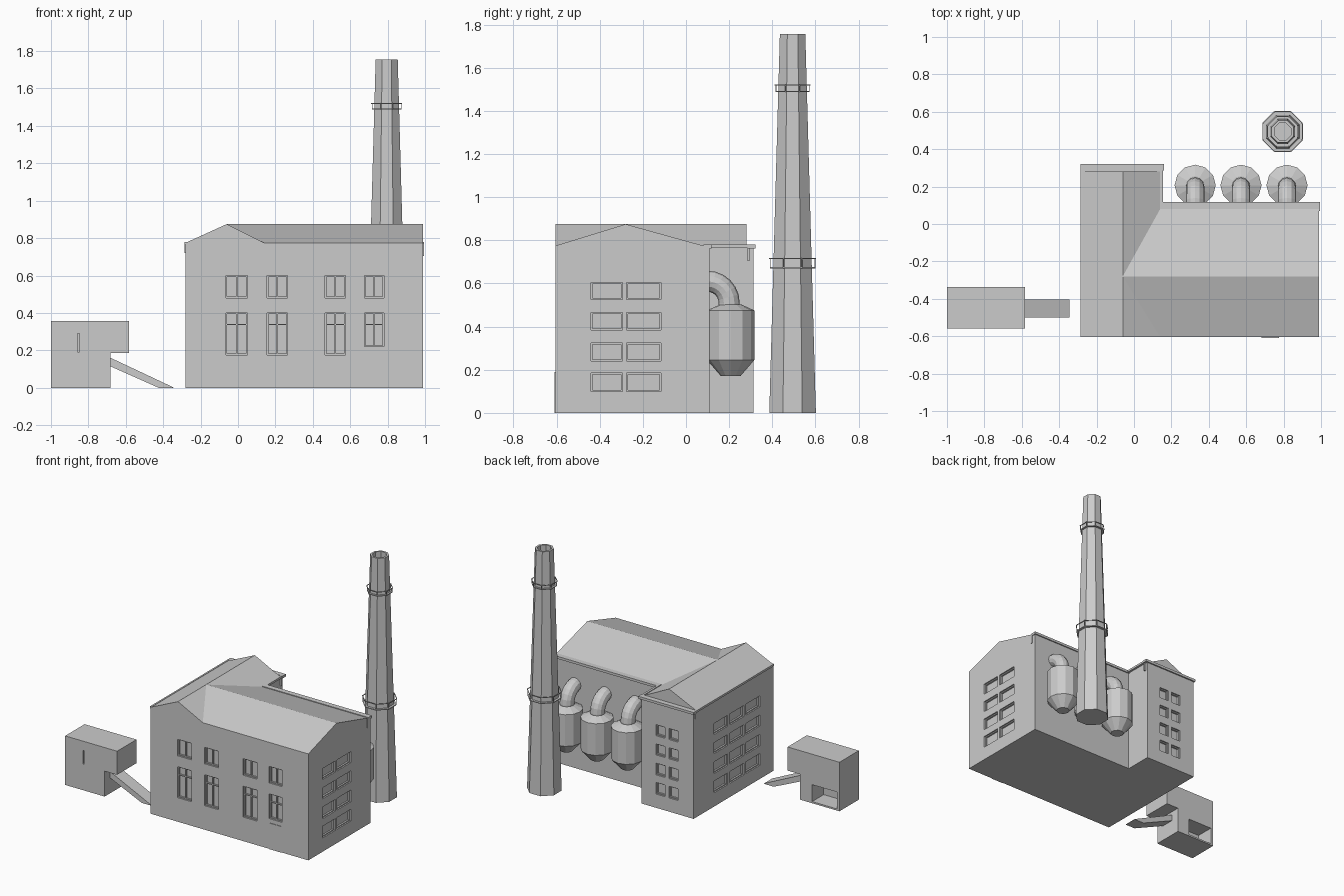
import bpy, bmesh, math
from mathutils import Vector

if "Cube" in bpy.data.objects:
    bpy.data.objects.remove(bpy.data.objects["Cube"])

grey = bpy.data.materials.new("plain_grey")
grey.use_nodes = True
grey.diffuse_color = (0.6, 0.6, 0.6, 1)
grey.node_tree.nodes["Principled BSDF"].inputs["Base Color"].default_value = (0.6, 0.6, 0.6, 1)


def finish(name, bm):
    bmesh.ops.recalc_face_normals(bm, faces=bm.faces)
    mesh = bpy.data.meshes.new(name)
    bm.to_mesh(mesh)
    bm.free()
    mesh.materials.append(grey)
    obj = bpy.data.objects.new(name, mesh)
    bpy.context.collection.objects.link(obj)
    return obj


def add_box(bm, lo, hi):
    verts = bmesh.ops.create_cube(bm, size=1)["verts"]
    lo, hi = Vector(lo), Vector(hi)
    for v in verts:
        v.co = (lo + hi) / 2 + v.co * (hi - lo)


def boxes(name, pairs):
    bm = bmesh.new()
    for lo, hi in pairs:
        add_box(bm, lo, hi)
    return finish(name, bm)


def prism(name, points, axis, start, end):
    """Extrude a 2D outline along an axis."""
    def place(p, h):
        co = list(p)
        co.insert(axis, h)
        return co
    bm = bmesh.new()
    face = bm.faces.new([bm.verts.new(place(p, start)) for p in points])
    grown = bmesh.ops.extrude_face_region(bm, geom=[face])["geom"]
    for v in grown:
        if isinstance(v, bmesh.types.BMVert):
            v.co[axis] = end
    return finish(name, bm)


def lathe(name, profile, sides, centre, closed=False, turn=0.0):
    """Stack rings of (radius, height); closed joins last ring to first."""
    bm = bmesh.new()
    rings = []
    for r, z in profile:
        angles = [2 * math.pi * (i + turn) / sides for i in range(sides)]
        rings.append([bm.verts.new((centre[0] + r * math.cos(a), centre[1] + r * math.sin(a), z)) for a in angles])
    pairs = list(zip(rings, rings[1:])) + ([(rings[-1], rings[0])] if closed else [])
    for a, b in pairs:
        for i in range(sides):
            j = (i + 1) % sides
            bm.faces.new((a[i], a[j], b[j], b[i]))
    if not closed:
        bm.faces.new(rings[0])
        bm.faces.new(rings[-1])
    return finish(name, bm)


def carve(target, cutter):
    mod = target.modifiers.new("openings", "BOOLEAN")
    mod.object = cutter
    mod.solver = "EXACT"
    bpy.context.view_layer.objects.active = target
    bpy.ops.object.modifier_apply(modifier=mod.name)
    bpy.data.objects.remove(cutter)


# Main building walls and crossing gable roofs
LEFT, RIGHT, FRONT, BACK = -0.28, 0.99, -0.605, 0.11
WING_X, WING_Y, EAVE, RIDGE = 0.14, 0.312, 0.775, 0.875
walls = prism("building_walls", [(LEFT, FRONT), (RIGHT, FRONT), (RIGHT, BACK), (WING_X, BACK),
                                 (WING_X, WING_Y), (LEFT, WING_Y)], 2, 0, EAVE)
prism("main_roof", [(FRONT, EAVE), (-0.28, RIDGE), (0.08, EAVE)], 0, -0.06, RIGHT)
prism("wing_roof", [(LEFT, EAVE), (-0.06, RIDGE), (WING_X, EAVE)], 1, FRONT, 0.28)

# Window openings: each is (wall axis, wall position, inward sign, span, heights)
rows = [(0.1, 0.185), (0.24, 0.325), (0.385, 0.465), (0.525, 0.605)]
windows = []
for row in rows:
    windows += [(0, RIGHT, -1, s, row) for s in ((-0.44, -0.295), (-0.275, -0.115))]
    windows += [(0, LEFT, 1, s, row) for s in ((-0.45, -0.29), (-0.265, -0.105), (-0.08, 0.08))]
    windows += [(1, WING_Y, -1, s, row) for s in ((-0.155, -0.08), (-0.05, 0.025))]
for s in ((-0.065, 0.05), (0.155, 0.265), (0.465, 0.575), (0.675, 0.78)):
    windows.append((1, FRONT, 1, s, (0.48, 0.6)))
    windows.append((1, FRONT, 1, s, (0.22 if s[0] > 0.6 else 0.175, 0.4)))


def wall_box(axis, near, far, span, heights):
    a, b = sorted((near, far))
    if axis == 0:
        return (a, span[0], heights[0]), (b, span[1], heights[1])
    return (span[0], a, heights[0]), (span[1], b, heights[1])


cuts, frames = [], []
for axis, wall, inward, span, h in windows:
    cuts.append(wall_box(axis, wall - 0.02 * inward, wall + 0.022 * inward, span, h))
    a, b = wall + 0.01 * inward, wall + 0.024 * inward
    t = 0.007
    for z in (h[0], h[1] - t):
        frames.append(wall_box(axis, a, b, span, (z, z + t)))
    mid = sum(span) / 2 - t / 2
    uprights = [span[0], span[1] - t] + ([mid] if wall == FRONT else [])
    for u in uprights:
        frames.append(wall_box(axis, a, b, (u, u + t), h))
    if h[1] - h[0] > 0.15:
        bar = h[1] - 0.065
        frames.append(wall_box(axis, a, b, span, (bar, bar + t)))
carve(walls, boxes("opening_cutter", cuts))
boxes("window_frames", frames)
boxes("front_door", [((0.682, FRONT - 0.004, 0), (0.776, FRONT + 0.01, 0.19))])

# Gutters along the eaves, with short outlet brackets
boxes("gutters", [
    ((WING_X, 0.08, 0.762), (0.995, 0.118, 0.78)),
    ((LEFT - 0.006, 0.285, 0.762), (0.16, 0.322, 0.78)),
    ((LEFT - 0.006, FRONT, 0.765), (LEFT + 0.006, 0.285, 0.78)),
    ((WING_X, 0.1, 0.765), (0.156, 0.285, 0.78))])
boxes("gutter_brackets", [
    ((RIGHT - 0.01, 0.07, 0.705), (RIGHT + 0.004, 0.08, EAVE)),
    ((WING_X, 0.285, 0.705), (0.152, 0.295, EAVE)),
    ((LEFT - 0.005, 0.285, 0.72), (LEFT, 0.295, EAVE))])

# Octagonal chimney with a hollow top
STACK = (0.795, 0.494)
flat = 1 / math.cos(math.pi / 8)
lathe("chimney", [(0.108 * flat, 0), (0.059 * flat, 1.755), (0.045 * flat, 1.755), (0.045 * flat, 1.65)],
      8, STACK, turn=0.5)

# Chimney walkways: floor ring, thin rail and posts
for label, z, top, inner, outer in (("lower", 0.67, 0.718, 0.085, 0.109), ("upper", 1.487, 1.522, 0.062, 0.083)):
    r, i = outer * flat, inner * flat
    lathe(label + "_walkway", [(i, z), (r - 0.004, z), (r - 0.004, z + 0.006), (i, z + 0.006)],
          8, STACK, True, 0.5)
    lathe(label + "_rail", [(r - 0.005, top - 0.004), (r, top - 0.004), (r, top), (r - 0.005, top)],
          8, STACK, True, 0.5)
    posts = []
    for k in range(8):
        a = math.pi * (k + 0.5) / 4
        x, y = STACK[0] + (r - 0.006) * math.cos(a), STACK[1] + (r - 0.006) * math.sin(a)
        posts.append(((x - 0.002, y - 0.002, z), (x + 0.002, y + 0.002, top - 0.002)))
    boxes(label + "_rail_posts", posts)

# Three hoppers with elbow pipes into the back wall
for n, x in enumerate((0.327, 0.572, 0.818)):
    lathe(f"hopper_{n + 1}", [(0.045, 0.17), (0.11, 0.245), (0.11, 0.475), (0.05, 0.502)], 12, (x, 0.207))
    bm = bmesh.new()
    path = [(0.2, 0.48, 0)]
    path += [(0.1 + 0.1 * math.cos(a), 0.51 + 0.1 * math.sin(a), a)
             for a in (math.pi * k / 12 for k in range(7))]
    rings = []
    for y, z, tilt in path:
        ring = []
        for k in range(12):
            b = math.pi * k / 6
            out = 0.049 * math.cos(b)
            ring.append(bm.verts.new((x + 0.049 * math.sin(b), y + out * math.cos(tilt), z + out * math.sin(tilt))))
        rings.append(ring)
    for a, b in zip(rings, rings[1:]):
        for k in range(12):
            bm.faces.new((a[k], a[k - 1], b[k - 1], b[k]))
    bm.faces.new(rings[0])
    bm.faces.new(rings[-1])
    finish(f"elbow_pipe_{n + 1}", bm)

# Loading hut with overhang, rear bay and slits
hut = prism("loading_hut", [(-1, 0), (-0.682, 0), (-0.682, 0.185), (-0.582, 0.185), (-0.582, 0.357), (-1, 0.357)],
            1, -0.56, -0.337)
carve(hut, boxes("hut_cutter", [
    ((-0.98, -0.47, 0.012), (-0.78, -0.3, 0.135)),
    ((-0.858, -0.6, 0.19), (-0.848, -0.54, 0.29))]))

# Sloping chute
prism("chute", [(-0.69, 0.118), (-0.69, 0.164), (-0.345, 0.002), (-0.345, 0), (-0.425, 0)], 1, -0.5, -0.403)
